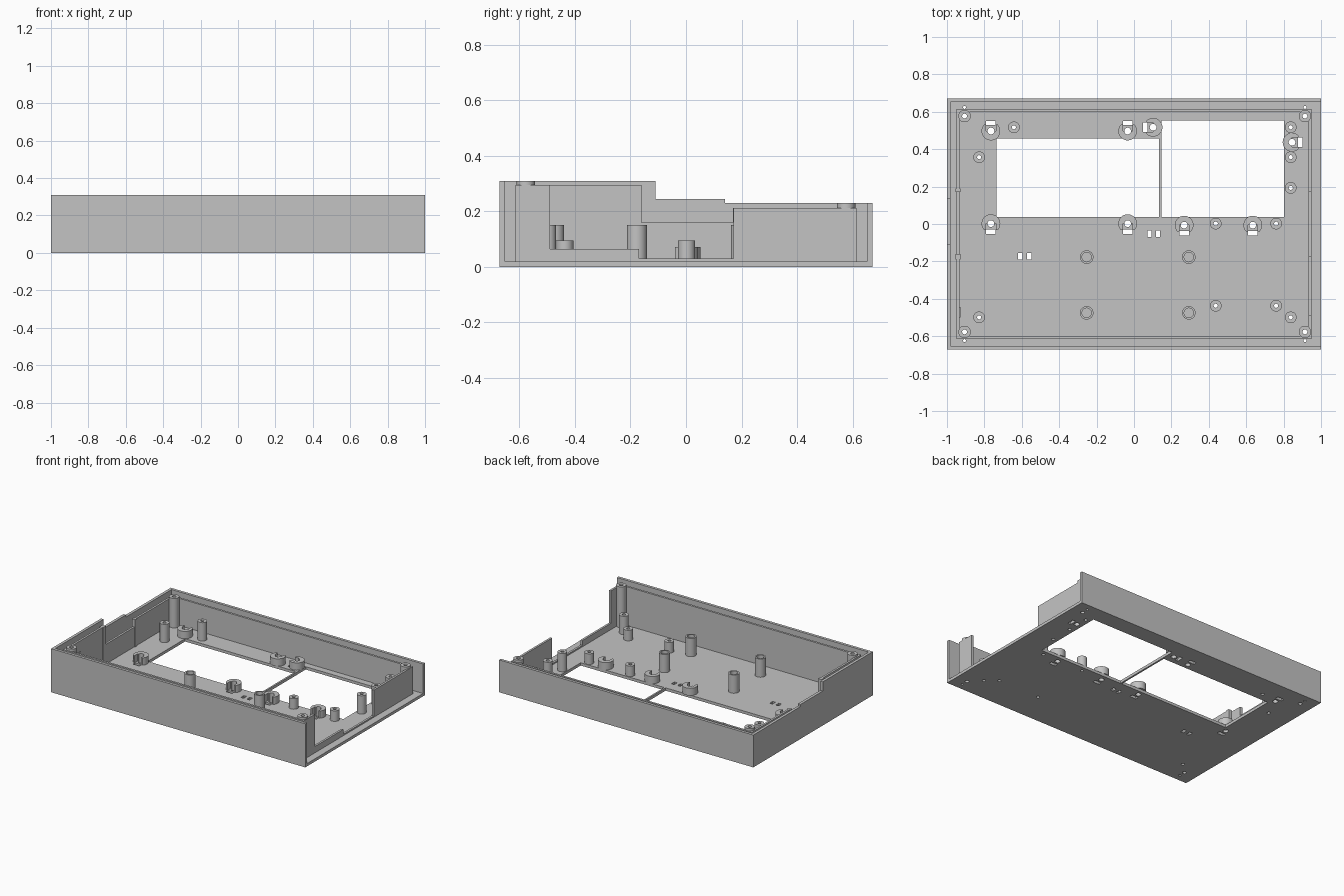
import bpy, bmesh
from math import atan2
from mathutils import Matrix, Vector

cube = bpy.data.objects.get("Cube")
if cube:
    bpy.data.objects.remove(cube)

grey = bpy.data.materials.new("light grey")
grey.use_nodes = True
GREY = (0.55, 0.55, 0.55, 1)
grey.diffuse_color = GREY
grey.node_tree.nodes["Principled BSDF"].inputs["Base Color"].default_value = GREY

FLOOR = 0.02


def finish(name, bm):
    bmesh.ops.recalc_face_normals(bm, faces=bm.faces)
    mesh = bpy.data.meshes.new(name)
    bm.to_mesh(mesh)
    bm.free()
    mesh.materials.append(grey)
    obj = bpy.data.objects.new(name, mesh)
    bpy.context.scene.collection.objects.link(obj)
    return obj


def add_box(bm, x0, x1, y0, y1, z0, z1):
    size = Matrix.Diagonal((x1 - x0, y1 - y0, z1 - z0, 1))
    mid = Matrix.Translation(((x0 + x1) / 2, (y0 + y1) / 2, (z0 + z1) / 2))
    bmesh.ops.create_cube(bm, size=1, matrix=mid @ size)


def box(name, *bounds):
    bm = bmesh.new()
    add_box(bm, *bounds)
    return finish(name, bm)


def add_cylinder(bm, x, y, r, z0, z1):
    bmesh.ops.create_cone(bm, cap_ends=True, segments=32, radius1=r, radius2=r, depth=z1 - z0,
                          matrix=Matrix.Translation((x, y, (z0 + z1) / 2)))


def side_wall(name, x0, x1, outline):
    """Extrude a (y, z) outline along x."""
    bm = bmesh.new()
    face = bm.faces.new([bm.verts.new((x0, y, z)) for y, z in outline])
    ext = bmesh.ops.extrude_face_region(bm, geom=[face])
    moved = [v for v in ext["geom"] if isinstance(v, bmesh.types.BMVert)]
    bmesh.ops.translate(bm, verts=moved, vec=(x1 - x0, 0, 0))
    return finish(name, bm)


def cut(obj, bm):
    """Subtract the shapes in bm from obj."""
    cutter = finish("cutter", bm)
    cutter.hide_render = True
    mod = obj.modifiers.new("cut", "BOOLEAN")
    mod.operation, mod.solver, mod.object = "DIFFERENCE", "EXACT", cutter
    mod.use_self = True
    bpy.context.view_layer.update()
    result = bpy.data.meshes.new_from_object(obj.evaluated_get(bpy.context.evaluated_depsgraph_get()))
    obj.modifiers.clear()
    obj.data = result
    bpy.data.objects.remove(cutter)


def smooth(obj):
    bpy.ops.object.select_all(action="DESELECT")
    obj.select_set(True)
    bpy.context.view_layer.objects.active = obj
    bpy.ops.object.shade_smooth_by_angle(angle=0.6)


def tube(name, x, y, r, hole, top):
    bm = bmesh.new()
    add_cylinder(bm, x, y, r, FLOOR, top)
    obj = finish(name, bm)
    bore = bmesh.new()
    add_cylinder(bore, x, y, hole, FLOOR - 0.01, top + 0.01)
    cut(obj, bore)
    smooth(obj)


# Outer shell: front, back and stepped left end; the other end is open
box("front_wall", -1, 1, -0.672, -0.652, 0, 0.31)
box("back_wall", -1, 1, 0.652, 0.672, 0, 0.23)
side_wall("stepped_end_wall", -1, -0.98,
          [(-0.652, 0), (0.652, 0), (0.652, 0.23), (0.14, 0.23), (0.14, 0.245),
           (-0.11, 0.245), (-0.11, 0.31), (-0.652, 0.31)])

# Inner ring of thin walls, with cable openings in both ends
box("front_inner_wall", -0.948, 0.948, -0.615, -0.6, FLOOR, 0.295)
box("back_inner_wall", -0.948, 0.948, 0.6, 0.615, FLOOR, 0.213)
side_wall("closed_end_inner_wall", -0.948, -0.933,
          [(-0.6, FLOOR), (0.6, FLOOR), (0.6, 0.213), (0.17, 0.213), (0.17, 0.16),
           (-0.16, 0.16), (-0.16, 0.295), (-0.6, 0.295)])
side_wall("open_end_inner_wall", 0.933, 0.948,
          [(-0.6, FLOOR), (0.6, FLOOR), (0.6, 0.213), (0.172, 0.213), (0.172, 0.03),
           (-0.17, 0.03), (-0.17, 0.065), (-0.49, 0.065), (-0.49, 0.295), (-0.6, 0.295)])
box("front_guide_rib", -0.955, -0.928, -0.19, -0.16, FLOOR, 0.295)
box("back_guide_rib", -0.955, -0.928, 0.17, 0.19, FLOOR, 0.213)
box("short_rib", -0.937, -0.928, -0.5, -0.445, FLOOR, 0.22)

# Floor plate; its openings are gathered as the posts are placed
floor = box("floor", -1, 1, -0.653, 0.653, 0, FLOOR)
holes = bmesh.new()


def floor_hole(x, y, r):
    add_cylinder(holes, x, y, r, -0.1, 0.1)


def floor_slot(x, y, w, d):
    add_box(holes, x - w / 2, x + w / 2, y - d / 2, y + d / 2, -0.1, 0.1)


add_box(holes, -0.736, 0.134, 0.037, 0.457, -0.1, 0.1)
add_box(holes, 0.146, 0.803, 0.037, 0.553, -0.1, 0.1)
for x, y in [(0.082, -0.053), (0.129, -0.053), (-0.608, -0.173), (-0.56, -0.173)]:
    floor_slot(x, y, 0.022, 0.034)

# Corner screw bosses with a pin hole beside each
for x in (-0.906, 0.914):
    for y, top in ((-0.577, 0.31), (0.577, 0.23)):
        tube("corner_boss", x, y, 0.033, 0.013, top)
        floor_hole(x, y, 0.013)
        floor_hole(x, y + (0.047 if y > 0 else -0.047), 0.008)

# Tall screw posts
for x, y in [(-0.642, 0.517), (-0.828, 0.357), (-0.828, -0.499), (0.838, -0.499),
             (0.838, 0.517), (0.838, 0.357), (0.838, 0.193)]:
    tube("tall_post", x, y, 0.031, 0.011, 0.15)
    floor_hole(x, y, 0.011)

# Short screw posts and blind standoffs
for x in (0.437, 0.76):
    for y in (0.002, -0.437):
        tube("short_post", x, y, 0.031, 0.011, 0.095)
        floor_hole(x, y, 0.011)
for x in (-0.253, 0.293):
    for y in (-0.177, -0.475):
        tube("standoff", x, y, 0.036, 0.025, 0.15)

# Slotted nut holders: round boss with a flat open side, bore and nut slot
for x, y, dx, dy in [(-0.765, 0.497, 0, 1), (-0.034, 0.497, 0, 1), (0.102, 0.517, -1, 0),
                     (0.845, 0.437, 1, 0), (-0.765, 0.002, 0, -1), (-0.034, 0.002, 0, -1),
                     (0.268, -0.006, 0, -1), (0.635, -0.006, 0, -1)]:
    bm = bmesh.new()
    add_cylinder(bm, x, y, 0.05, FLOOR, 0.072)
    holder = finish("nut_holder", bm)
    slot = bmesh.new()
    add_box(slot, 0, 0.08, -0.026, 0.026, 0.01, 0.1)
    add_box(slot, 0.034, 0.09, -0.06, 0.06, 0.005, 0.11)
    turn = Matrix.Translation(Vector((x, y, 0))) @ Matrix.Rotation(atan2(dy, dx), 4, "Z")
    bmesh.ops.transform(slot, matrix=turn, verts=slot.verts)
    add_cylinder(slot, x, y, 0.018, 0.01, 0.1)
    cut(holder, slot)
    smooth(holder)
    floor_hole(x, y, 0.018)
    floor_slot(x + dx * 0.043, y + dy * 0.043, 0.024 if dx else 0.05, 0.024 if dy else 0.05)

cut(floor, holes)
